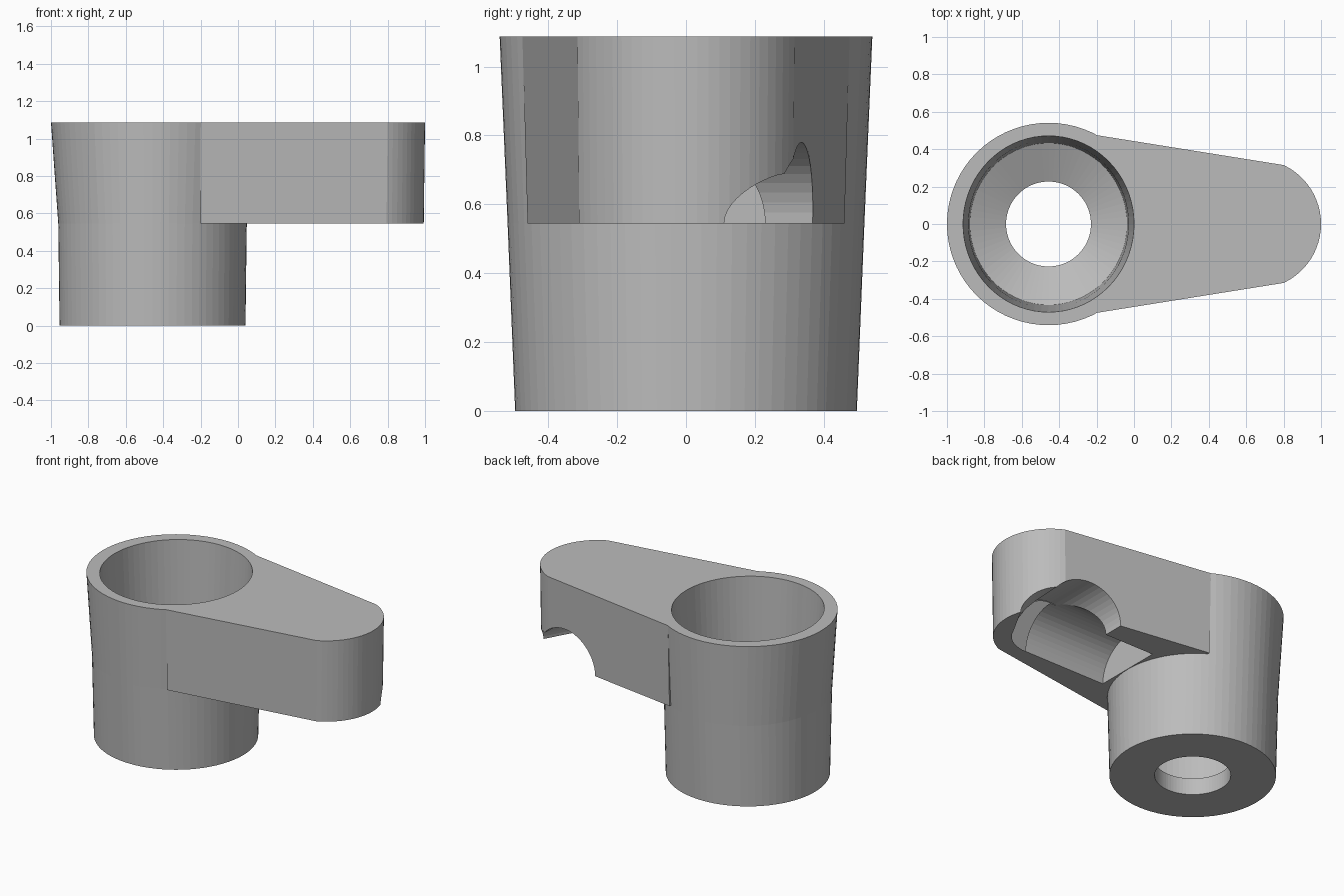
import bpy, bmesh, math
from mathutils import Matrix

if "Cube" in bpy.data.objects:
    bpy.data.objects.remove(bpy.data.objects["Cube"])

SEG = 72
CX = -0.457            # socket axis
EX, ER = 0.652, 0.348  # centre and radius of the rounded arm end
MID, TOP = 0.545, 1.087

grey = bpy.data.materials.new("warm_grey")
grey.diffuse_color = (0.5, 0.5, 0.5, 1)
grey.use_nodes = True
grey.node_tree.nodes["Principled BSDF"].inputs["Base Color"].default_value = grey.diffuse_color


def loft(name, rings):
    """Skin a stack of equal-length point rings and cap both ends."""
    bm = bmesh.new()
    rows = [[bm.verts.new(p) for p in ring] for ring in rings]
    n = len(rows[0])
    for a, b in zip(rows, rows[1:]):
        for i in range(n):
            j = (i + 1) % n
            bm.faces.new((a[i], a[j], b[j], b[i]))
    bm.faces.new(rows[0][::-1])
    bm.faces.new(rows[-1])
    bmesh.ops.recalc_face_normals(bm, faces=bm.faces)
    return to_object(name, bm)


def to_object(name, bm):
    me = bpy.data.meshes.new(name)
    bm.to_mesh(me)
    bm.free()
    me.materials.append(grey)
    ob = bpy.data.objects.new(name, me)
    bpy.context.collection.objects.link(ob)
    return ob


def oval(rx, ry, z):
    return [(CX + rx * math.cos(2 * math.pi * i / SEG),
             ry * math.sin(2 * math.pi * i / SEG), z) for i in range(SEG)]


def arm_outline(z, y_root, y_tip, r):
    """Tapered arm plan with a rounded end."""
    a0 = math.asin(y_tip / r)
    arc = [(EX + r * math.cos(a), r * math.sin(a), z)
           for a in (-a0 + 2 * a0 * i / 24 for i in range(25))]
    return [(-0.2, -y_root, z)] + arc + [(-0.2, y_root, z)]


def channel(name, start, length, angle, r, height):
    """Horizontal round cutter leaving start at an angle in plan."""
    bm = bmesh.new()
    bmesh.ops.create_cone(bm, cap_ends=True, segments=48, radius1=r,
                          radius2=r, depth=length)
    m = (Matrix.Translation((*start, MID)) @ Matrix.Rotation(angle, 4, 'Z')
         @ Matrix.Diagonal((1, 1, height / r, 1))
         @ Matrix.Translation((length / 2, 0, 0))
         @ Matrix.Rotation(math.pi / 2, 4, 'Y'))
    bmesh.ops.transform(bm, matrix=m, verts=bm.verts)
    return to_object(name, bm)


def combine(target, other, op):
    mod = target.modifiers.new(op, 'BOOLEAN')
    mod.operation, mod.solver, mod.object = op, 'EXACT', other
    dg = bpy.context.evaluated_depsgraph_get()
    me = bpy.data.meshes.new_from_object(target.evaluated_get(dg))
    target.modifiers.clear()
    target.data = me
    bpy.data.objects.remove(other)


# Tapered socket body and the arm joined to its upper half
body = loft("socket_arm", [oval(0.497, 0.496, 0), oval(0.504, 0.518, MID),
                           oval(0.543, 0.541, TOP)])
arm = loft("arm", [arm_outline(MID, 0.46, 0.31, 0.341),
                   arm_outline(TOP, 0.475, 0.315, ER)])
combine(body, arm, 'UNION')

# Stepped bore: drain hole, sloping floor, tapered wall
bore = loft("bore", [oval(0.227, 0.227, -0.05), oval(0.227, 0.227, 0.11),
                     oval(0.42, 0.433, 0.2), oval(0.428, 0.447, MID),
                     oval(0.457, 0.471, TOP), oval(0.462, 0.475, 1.18)])
combine(body, bore, 'DIFFERENCE')

# Elbow channel under the arm, opening on the back side
cuts = [channel("long_channel", (0.05, 0), EX - 0.05, 0, 0.23, 0.23),
        channel("back_channel", (EX, 0), 0.6, math.pi / 2, 0.24, 0.235),
        channel("flared_channel", (EX, 0), 0.6, math.radians(61), 0.228, 0.145)]
bm = bmesh.new()
bmesh.ops.create_uvsphere(bm, u_segments=48, v_segments=24, radius=0.2295,
                          matrix=Matrix.Translation((EX, 0, MID)))
cuts.append(to_object("elbow", bm))
for c in cuts:
    combine(body, c, 'DIFFERENCE')
